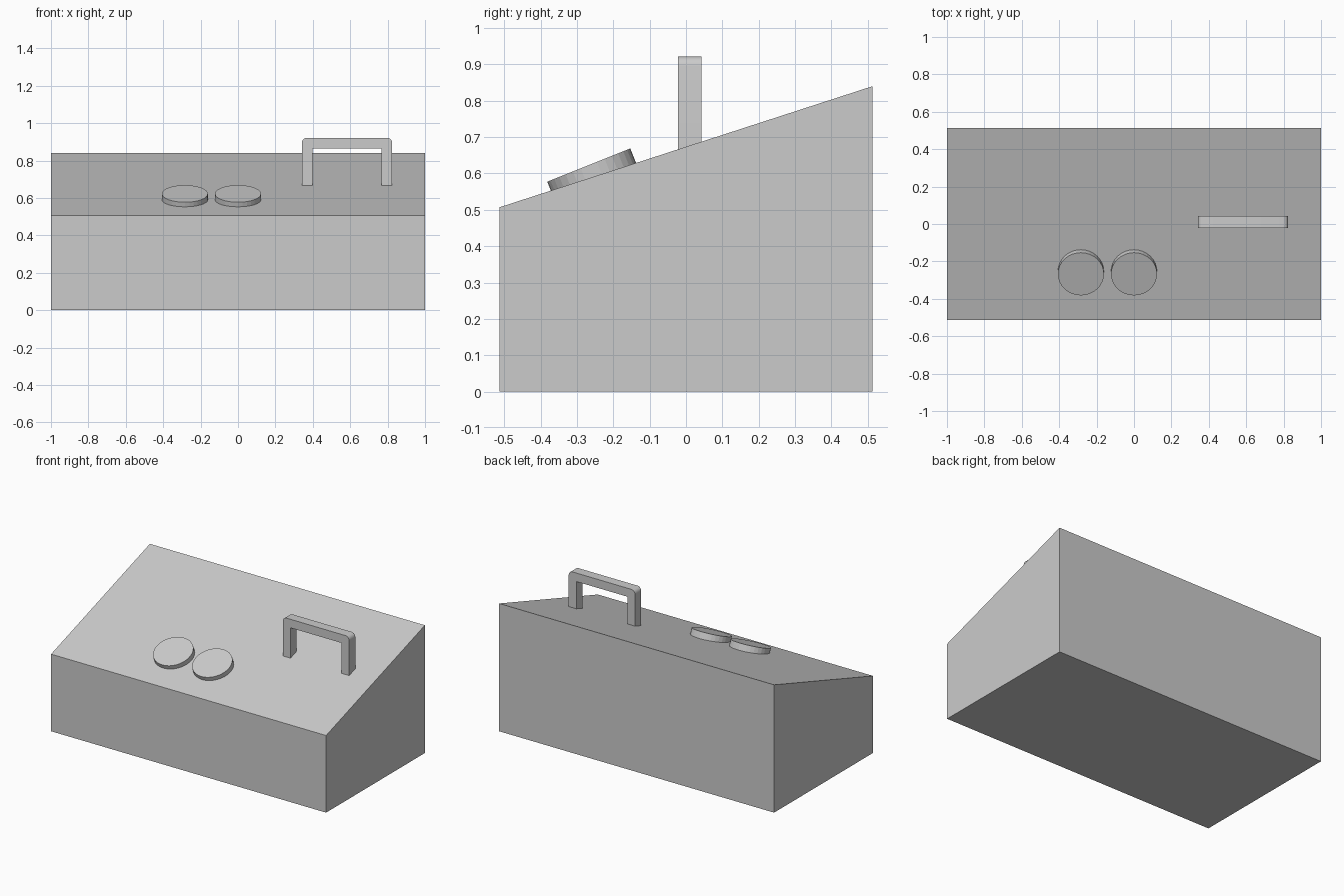
import bpy, bmesh
from math import sin, cos, pi, atan2, radians
from mathutils import Vector, Matrix

if "Cube" in bpy.data.objects:
    bpy.data.objects.remove(bpy.data.objects["Cube"])


def prism(name, profile, depth, to_world):
    """Extrude a 2D outline by depth; to_world maps (u, v, w) to x, y, z."""
    bm = bmesh.new()
    face = bm.faces.new([bm.verts.new(to_world(u, v, 0)) for u, v in profile])
    new = bmesh.ops.extrude_face_region(bm, geom=[face])["geom"]
    offset = Vector(to_world(0, 0, depth)) - Vector(to_world(0, 0, 0))
    bmesh.ops.translate(bm, vec=offset,
                        verts=[v for v in new if isinstance(v, bmesh.types.BMVert)])
    bmesh.ops.recalc_face_normals(bm, faces=bm.faces)
    mesh = bpy.data.meshes.new(name)
    bm.to_mesh(mesh)
    bm.free()
    obj = bpy.data.objects.new(name, mesh)
    bpy.context.collection.objects.link(obj)
    return obj


# Wedge body with a sloping top
prism("console_body",
      [(-0.513, 0), (0.513, 0), (0.513, 0.84), (-0.513, 0.507)],
      2.0, lambda u, v, w: (w - 1, u, v))

# Two round buttons, tilted slightly more than the panel and sunk into it
tilt = atan2(0.09, 0.225)
normal = Vector((0, -sin(tilt), cos(tilt)))
thickness = 0.045
for name, x in (("left_button", -0.284), ("right_button", 0.0)):
    center = Vector((x, -0.2675, 0.623)) - normal * thickness / 2
    bpy.ops.mesh.primitive_cylinder_add(vertices=32, radius=0.123, depth=thickness,
                                        location=center, rotation=(tilt, 0, 0))
    bpy.context.object.name = name

# Bracket handle: upside-down U with rounded outer corners, legs end inside the body
x0, x1, top, bar, radius, foot = 0.341, 0.824, 0.922, 0.056, 0.027, 0.62


def corner(cx, start):
    return [(cx + radius * cos(start - i * pi / 10),
             top - radius + radius * sin(start - i * pi / 10)) for i in range(6)]


outline = ([(x0, foot)] + corner(x0 + radius, pi) + corner(x1 - radius, pi / 2)
           + [(x1, foot), (x1 - bar, foot), (x1 - bar, top - bar),
              (x0 + bar, top - bar), (x0 + bar, foot)])
handle = prism("handle", outline, 0.064, lambda u, v, w: (u, w - 0.022, v))
bpy.context.view_layer.objects.active = handle
bpy.ops.object.select_all(action='DESELECT')
handle.select_set(True)
bpy.ops.object.shade_smooth_by_angle(angle=radians(30))
